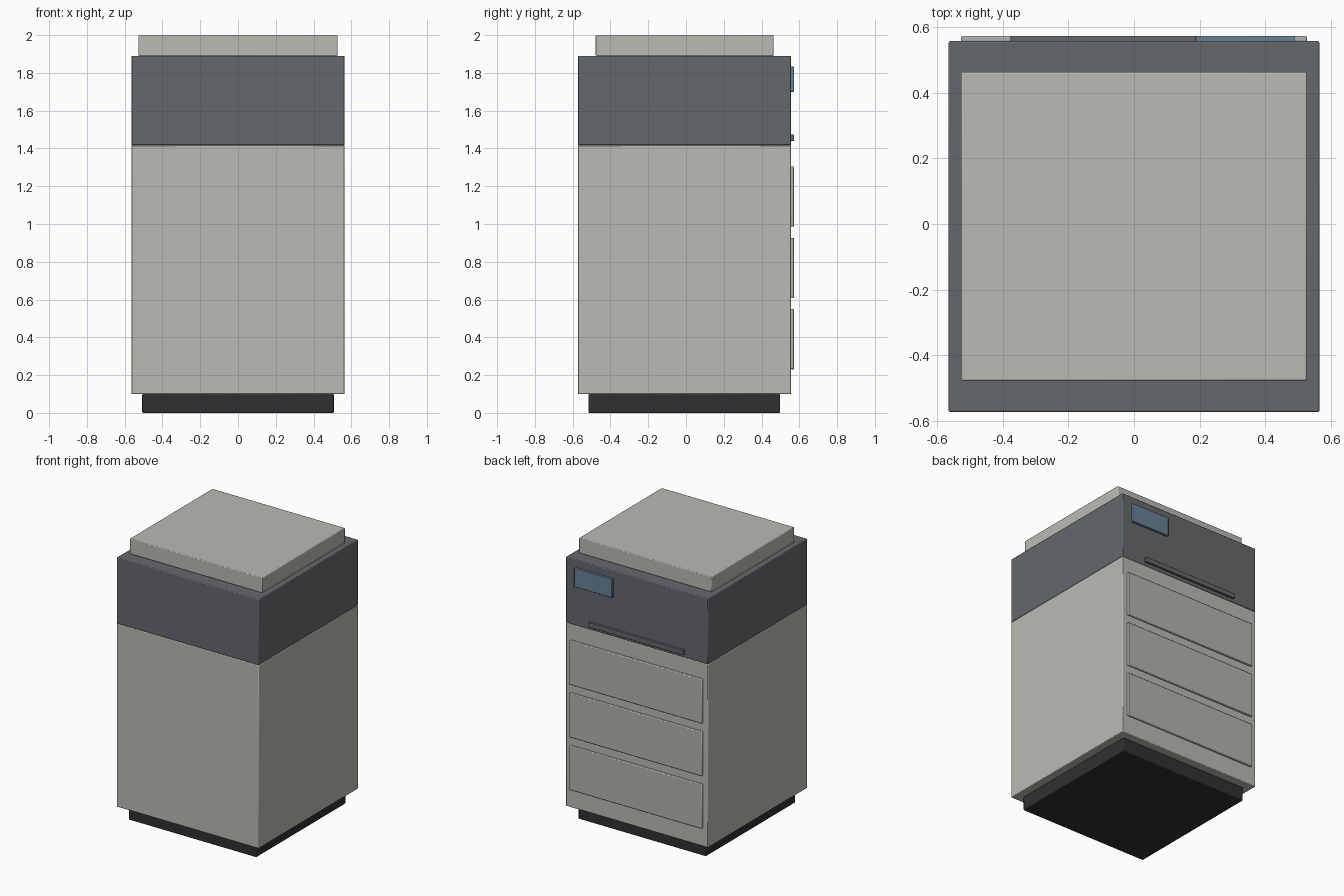
import bpy

if "Cube" in bpy.data.objects:
    bpy.data.objects.remove(bpy.data.objects["Cube"])


def material(name, rgb):
    m = bpy.data.materials.new(name)
    m.diffuse_color = (*rgb, 1)
    m.use_nodes = True
    m.node_tree.nodes["Principled BSDF"].inputs["Base Color"].default_value = m.diffuse_color
    return m


LIGHT = material("warm_grey", (0.50, 0.49, 0.45))
TRAY = material("tray_grey", (0.46, 0.45, 0.42))
DARK = material("slate", (0.13, 0.14, 0.15))
BLACK = material("black", (0.03, 0.03, 0.03))
BLUE = material("screen_blue", (0.14, 0.22, 0.32))


def box(name, x, y, z, mat, bevel=0.005):
    """Slightly bevelled box from (min, max) ranges on each axis."""
    ranges = (x, y, z)
    bpy.ops.mesh.primitive_cube_add(size=1, location=[(a + b) / 2 for a, b in ranges])
    ob = bpy.context.object
    ob.name = name
    ob.scale = [b - a for a, b in ranges]
    bpy.ops.object.transform_apply(location=False, rotation=False, scale=True)
    mod = ob.modifiers.new("bevel", 'BEVEL')
    mod.width = bevel
    mod.segments = 2
    ob.data.materials.append(mat)
    bpy.ops.object.shade_smooth_by_angle()
    return ob


# Main stack: plinth, cabinet, upper unit and lid
box("plinth", (-0.507, 0.507), (-0.516, 0.498), (0, 0.10), BLACK)
box("cabinet", (-0.565, 0.565), (-0.573, 0.557), (0.10, 1.417), LIGHT)
box("upper_unit", (-0.565, 0.565), (-0.573, 0.557), (1.417, 1.89), DARK)
box("lid", (-0.527, 0.527), (-0.478, 0.463), (1.89, 2.0), LIGHT)

# Three drawer fronts on the +y side
for i in range(3):
    zc = 0.39 + 0.378 * i
    box(f"drawer_front_{i + 1}", (-0.527, 0.527), (0.554, 0.573),
        (zc - 0.159, zc + 0.159), TRAY)

# Output slot and control screen
box("output_slot", (-0.377, 0.377), (0.55, 0.573), (1.44, 1.475), DARK, 0.003)
box("screen", (0.188, 0.489), (0.55, 0.573), (1.70, 1.835), BLUE, 0.003)
